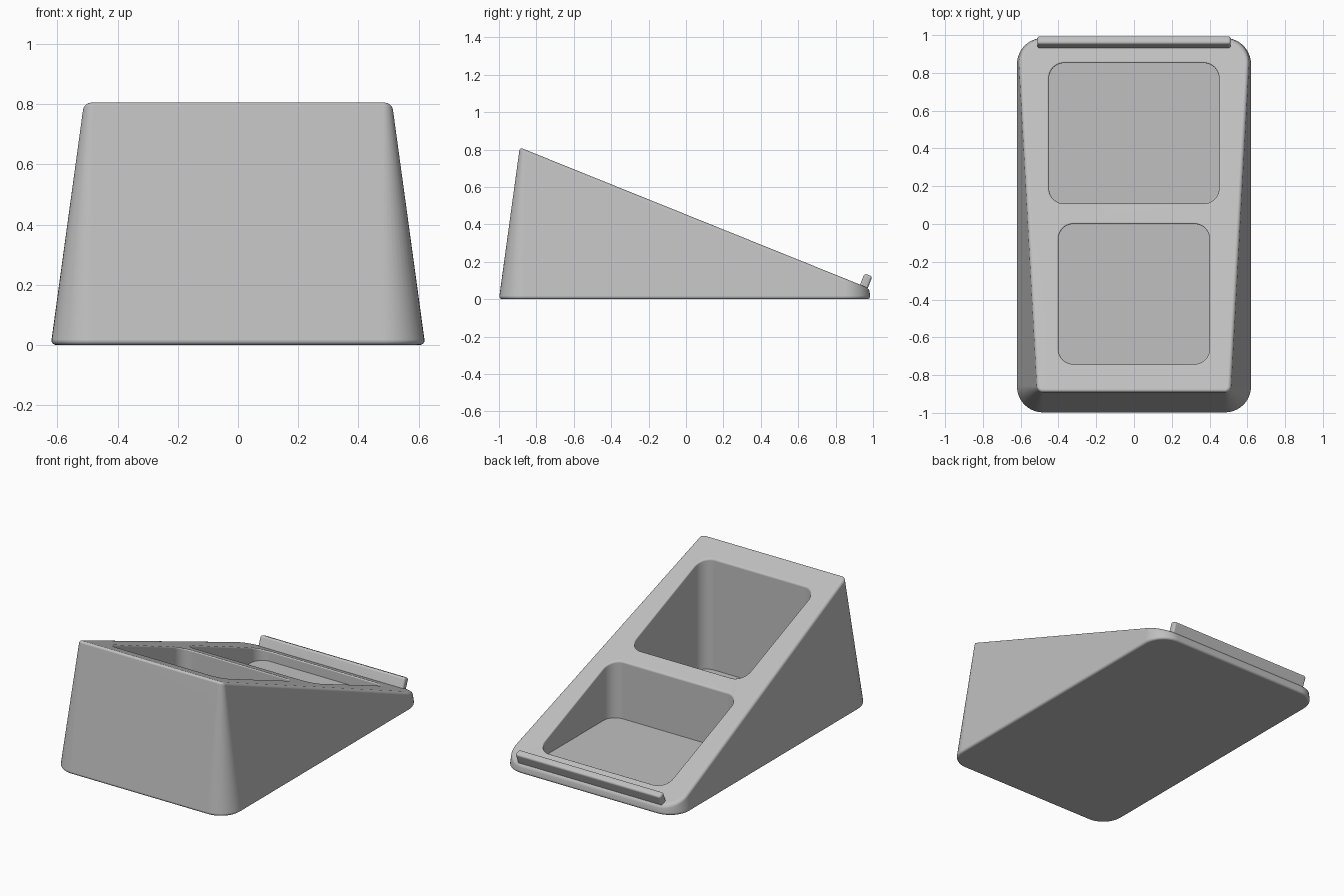
import bpy, bmesh, math
from mathutils import Matrix

cube = bpy.data.objects.get("Cube")
if cube:
    bpy.data.objects.remove(cube, do_unlink=True)

RISE, SLOPE, DRAFT = 0.453, 0.403, 0.137   # sloped top: z = RISE - SLOPE * y
STEPS = 10                                 # segments per rounded corner
FILLET = 0.018

grey = bpy.data.materials.new("light_grey")
grey.use_nodes = True
colour = (0.53, 0.53, 0.53, 1)
grey.diffuse_color = colour
grey.node_tree.nodes["Principled BSDF"].inputs["Base Color"].default_value = colour


def ring(half_x, y0, y1, radius, grow=0.0, z=None, lift=0.0, draft=0.0):
    """Rounded rectangle, flat at z or lying on the sloped top when z is None."""
    points = []
    for corner, (sx, sy) in enumerate(((1, 1), (-1, 1), (-1, -1), (1, -1))):
        cx = sx * (half_x - radius)
        cy = y1 - radius if sy > 0 else y0 + radius
        for i in range(STEPS + 1):
            a = (corner + i / STEPS) * math.pi / 2
            c, s = math.cos(a), math.sin(a)
            r = radius + grow
            height = z
            if z is None:
                height = (RISE + lift - SLOPE * (cy + r * s)) / (1 - SLOPE * draft * s)
            r -= draft * height
            points.append((cx + r * c, cy + r * s, height))
    return points


def finish(bm, name):
    bmesh.ops.recalc_face_normals(bm, faces=bm.faces)
    mesh = bpy.data.meshes.new(name)
    bm.to_mesh(mesh)
    bm.free()
    mesh.materials.append(grey)
    obj = bpy.data.objects.new(name, mesh)
    bpy.context.collection.objects.link(obj)
    return obj


def loft(name, rings):
    bm = bmesh.new()
    loops = [[bm.verts.new(p) for p in r] for r in rings]
    n = len(loops[0])
    for low, high in zip(loops, loops[1:]):
        for i in range(n):
            j = (i + 1) % n
            bm.faces.new((low[i], low[j], high[j], high[i]))
    bm.faces.new(loops[0][::-1])
    bm.faces.new(loops[-1])
    return finish(bm, name)


def smooth(obj):
    bpy.ops.object.select_all(action="DESELECT")
    obj.select_set(True)
    bpy.context.view_layer.objects.active = obj
    for mod in list(obj.modifiers):
        bpy.ops.object.modifier_apply(modifier=mod.name)
    bpy.ops.object.shade_smooth_by_angle(angle=math.radians(35))
    weighted = obj.modifiers.new("even_shading", "WEIGHTED_NORMAL")
    weighted.keep_sharp = True


# Wedge body: drafted walls, filleted bottom and top edges
arc = [(1 - math.cos(t), 1 - math.sin(t)) for t in (i * math.pi / 8 for i in range(5))]
outline = (0.622, -1.0, 0.987, 0.14)
rings = [ring(*outline, grow=-FILLET * b, z=FILLET * a, draft=DRAFT) for a, b in arc]
rings += [ring(*outline, grow=-FILLET * a, lift=-FILLET * b, draft=DRAFT) for a, b in arc]
body = loft("wedge_body", rings)

# Two upright pockets with softened rims
for name, shape in (("front_pocket_cutter", (0.40, -0.742, 0.0, 0.08)),
                    ("back_pocket_cutter", (0.45, 0.108, 0.852, 0.08))):
    sections = [ring(*shape, z=0.045)]
    sections += [ring(*shape, grow=0.01 * a, lift=-0.01 * b) for a, b in arc]
    sections.append(ring(*shape, grow=0.01, lift=0.1))
    cutter = loft(name, sections)
    cutter.hide_render = True
    cutter.hide_viewport = True
    cut = body.modifiers.new(name, "BOOLEAN")
    cut.operation = "DIFFERENCE"
    cut.solver = "EXACT"
    cut.object = cutter
smooth(body)
for obj in [o for o in bpy.data.objects if o.name.endswith("pocket_cutter")]:
    bpy.data.objects.remove(obj, do_unlink=True)

# Stop ledge standing square to the slope at the low end
bm = bmesh.new()
bmesh.ops.create_cube(bm, size=1)
bmesh.ops.scale(bm, vec=(1.024, 0.045, 0.1), verts=bm.verts)
bmesh.ops.bevel(bm, geom=bm.edges[:], offset=0.013, segments=4, profile=0.5, affect="EDGES")
tilt = Matrix.Rotation(-math.atan(SLOPE), 4, "X")
bmesh.ops.transform(bm, matrix=Matrix.Translation((0, 0.957, 0.083)) @ tilt, verts=bm.verts)
smooth(finish(bm, "stop_ledge"))
